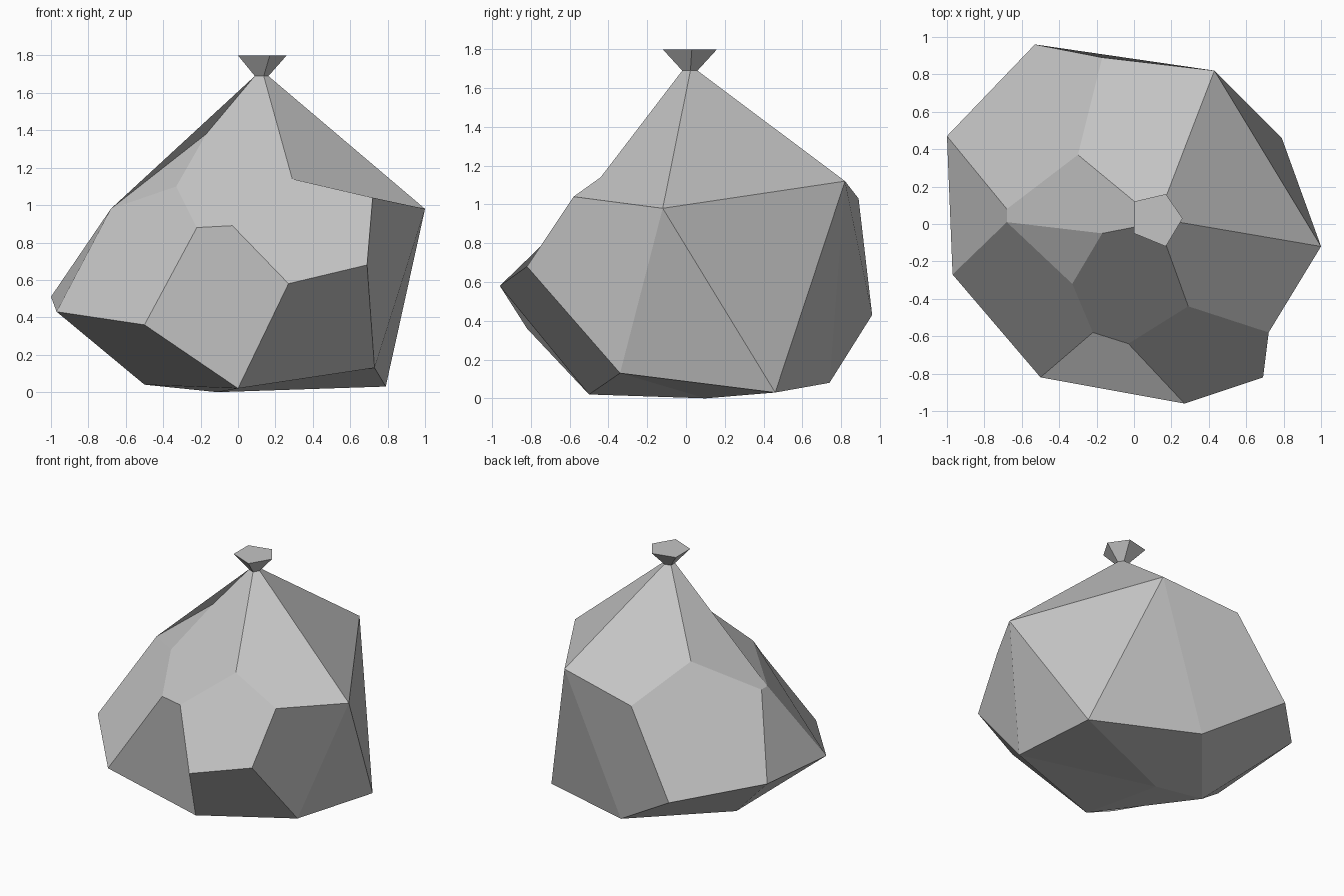
import bpy
import bmesh
from mathutils import Vector

# Remove only the default object
default = bpy.data.objects.get("Cube")
if default:
    bpy.data.objects.remove(default, do_unlink=True)

# One grey plastic colour for everything
plastic = bpy.data.materials.new("grey_plastic")
plastic.use_nodes = True
grey = (0.55, 0.55, 0.55, 1.0)
plastic.diffuse_color = grey
for node in plastic.node_tree.nodes:
    if node.type == "BSDF_PRINCIPLED":
        node.inputs["Base Color"].default_value = grey


def build_part(name, corners, facets):
    """Make a flat-shaded object from named corners and facets spelled with their names."""
    bm = bmesh.new()
    verts = {}
    for facet in facets:
        for key in facet:
            if key not in verts:
                verts[key] = bm.verts.new(corners[key])
        bm.faces.new([verts[key] for key in facet])
    bmesh.ops.recalc_face_normals(bm, faces=bm.faces[:])
    mesh = bpy.data.meshes.new(name)
    bm.to_mesh(mesh)
    bm.free()
    mesh.materials.append(plastic)
    part = bpy.data.objects.new(name, mesh)
    bpy.context.scene.collection.objects.link(part)
    return part


# Flared rim of the tie: a loose pentagon, and the same pentagon pinched for the neck
rim = {
    "a": (0.17, -0.12), "b": (0.26, 0.03), "r": (0.17, 0.16),
    "t": (0, 0.12), "i": (0, -0.05),
}
rim_height, neck_height, pinch = 1.8, 1.69, 0.28
centre = Vector((0.125, 0.02))
neck = {}
flare = {}
for key, spot in rim.items():
    pinched = centre.lerp(Vector(spot), pinch)
    neck[key] = (pinched.x, pinched.y, neck_height)
    flare[key.upper()] = (spot[0], spot[1], rim_height)

# Corners of the crumpled sack, from shoulders to base
shoulders = {
    "A": (0.29, -0.44, 1.14), "B": (1, -0.12, 0.98), "R": (0.43, 0.82, 1.12),
    "T": (-0.3, 0.37, 1.2), "I": (-0.17, -0.05, 1.38), "H": (-0.33, -0.32, 1.1),
}
waist = {
    "C": (0.72, -0.58, 1.04), "F": (-0.03, -0.64, 0.89), "G": (-0.22, -0.58, 0.88),
    "J": (-0.68, 0.01, 0.98), "X": (-0.68, 0.08, 0.98), "S": (-0.17, 0.89, 1.03),
}
belly = {
    "D": (0.69, -0.82, 0.68), "E": (0.27, -0.96, 0.58), "L": (-0.5, -0.82, 0.36),
    "K": (-0.97, -0.27, 0.43), "W": (-1, 0.47, 0.51), "U": (-0.53, 0.96, 0.43),
}
base = {
    "M": (0, -0.5, 0.02), "O": (0.73, -0.34, 0.13), "P": (0.79, 0.46, 0.03),
    "V": (0.02, 0.74, 0.08), "N": (-0.5, 0.12, 0.04), "Q": (-0.11, 0.1, 0),
}

# Flat facets of the sack, each walking around its corners
top_facets = ["aACBb", "bBRr", "rRSTt", "tTXJIi", "iIHGFAa"]
front_facets = ["AFEDC", "HIJ", "JHGLK", "GFEML", "DEMO"]
right_facets = ["CDOB", "BOP", "BPR"]
back_facets = ["RPV", "RVUS", "SUWXT", "UVNW"]
left_facets = ["WXJK", "WNK", "KLMN"]
under_facets = ["OMQ", "OQP", "PQNV", "MNQ"]

build_part(
    "sack_body",
    {**neck, **shoulders, **waist, **belly, **base},
    top_facets + front_facets + right_facets + back_facets + left_facets + under_facets,
)

# Tied top: a flaring funnel closed by a flat cap
order = "abrti"
funnel = []
for here, after in zip(order, order[1:] + order[:1]):
    funnel.append(here + after + after.upper() + here.upper())
build_part("tied_top", {**neck, **flare}, funnel + [order.upper()])
